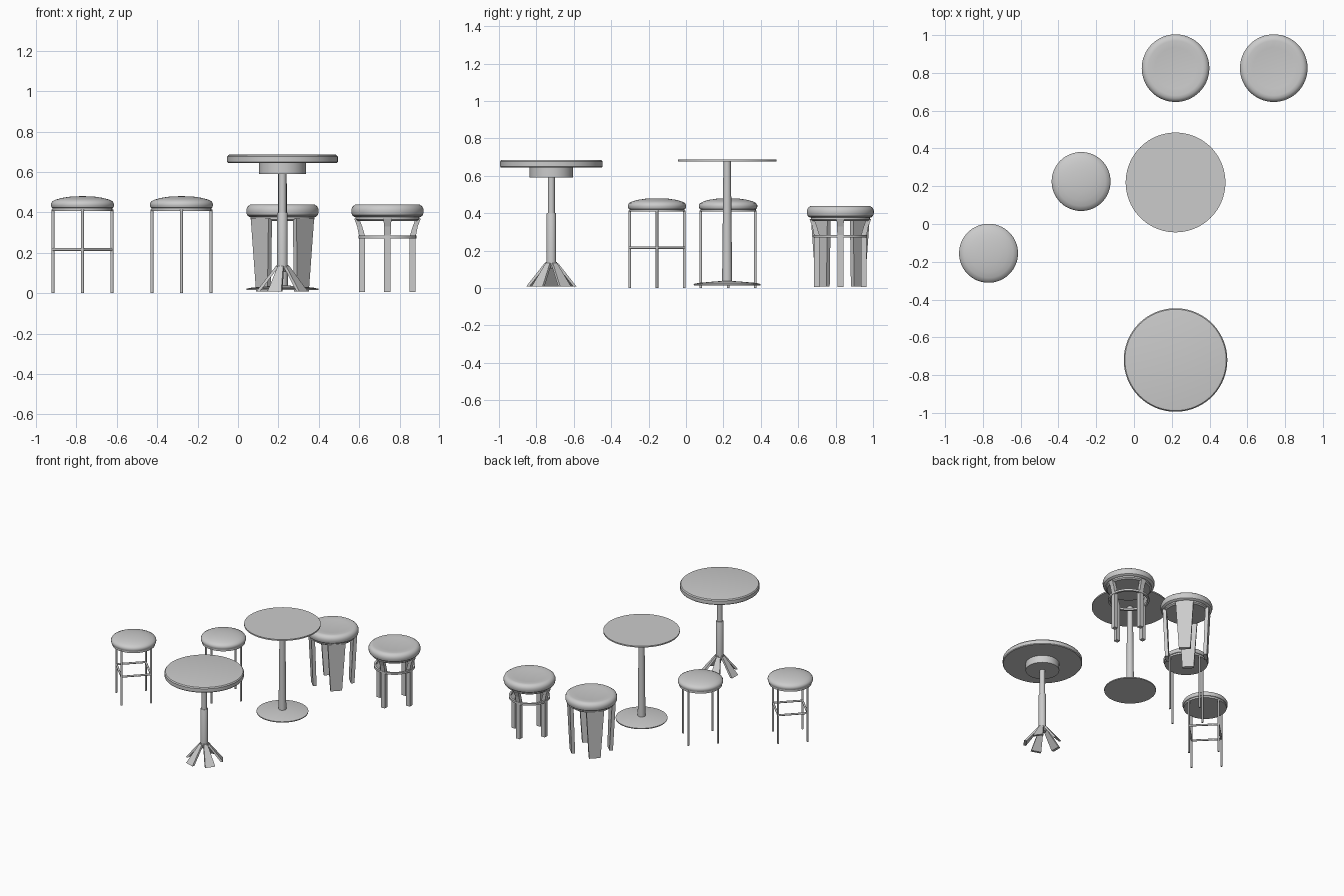
import bpy, bmesh, math
from mathutils import Vector

if "Cube" in bpy.data.objects:
    bpy.data.objects.remove(bpy.data.objects["Cube"])


def finish(name, bm, smooth=True):
    bmesh.ops.recalc_face_normals(bm, faces=bm.faces)
    mesh = bpy.data.meshes.new(name)
    bm.to_mesh(mesh)
    bm.free()
    ob = bpy.data.objects.new(name, mesh)
    bpy.context.collection.objects.link(ob)
    if smooth:
        bpy.context.view_layer.objects.active = ob
        ob.select_set(True)
        bpy.ops.object.shade_smooth_by_angle(angle=math.radians(35))
        ob.select_set(False)
    return ob


def lathe(name, center, profile, sides=64, closed=False):
    """Spin (radius, z) points around a vertical axis; open ends are capped."""
    bm = bmesh.new()
    rings = []
    for r, z in profile:
        rings.append([bm.verts.new((center[0] + r * math.cos(2 * math.pi * i / sides),
                                    center[1] + r * math.sin(2 * math.pi * i / sides), z))
                      for i in range(sides)])
    pairs = list(zip(rings, rings[1:]))
    if closed:
        pairs.append((rings[-1], rings[0]))
    for a, b in pairs:
        for i in range(sides):
            j = (i + 1) % sides
            bm.faces.new((a[i], a[j], b[j], b[i]))
    if not closed:
        bm.faces.new(rings[0])
        bm.faces.new(rings[-1])
    return finish(name, bm)


def rod(name, a, b, r):
    a, b = Vector(a), Vector(b)
    bm = bmesh.new()
    bmesh.ops.create_cone(bm, cap_ends=True, segments=16, radius1=r, radius2=r, depth=(b - a).length)
    rot = (b - a).to_track_quat('Z', 'Y').to_matrix()
    bmesh.ops.rotate(bm, matrix=rot, verts=bm.verts)
    bmesh.ops.translate(bm, vec=(a + b) / 2, verts=bm.verts)
    return finish(name, bm)


def panel(name, center, angle, sections):
    """Radial leg: sections are (inner r, outer r, half width, z)."""
    u = Vector((math.cos(angle), math.sin(angle), 0))
    v = Vector((-u.y, u.x, 0))
    c = Vector((center[0], center[1], 0))
    bm = bmesh.new()
    rings = []
    for ri, ro, w, z in sections:
        rings.append([bm.verts.new(c + u * r + v * s + Vector((0, 0, z)))
                      for r, s in ((ri, -w), (ro, -w), (ro, w), (ri, w))])
    for a, b in zip(rings, rings[1:]):
        for i in range(4):
            j = (i + 1) % 4
            bm.faces.new((a[i], a[j], b[j], b[i]))
    bm.faces.new(rings[0])
    bm.faces.new(rings[-1])
    return finish(name, bm, False)


# Two slim stools, the first with a square of rungs
def slim_stool(prefix, c, rungs):
    lathe(prefix + "_seat_plate", c, [(0.148, 0.408), (0.148, 0.422)])
    lathe(prefix + "_seat", c, [(0.145, 0.42), (0.152, 0.423), (0.156, 0.433), (0.156, 0.443),
                                (0.15, 0.454), (0.13, 0.464), (0.10, 0.472), (0.06, 0.478), (0.015, 0.48)])
    feet = [(c[0] + 0.146 * math.cos(k * math.pi / 2), c[1] + 0.146 * math.sin(k * math.pi / 2))
            for k in range(4)]
    for k, p in enumerate(feet):
        rod(f"{prefix}_leg_{k + 1}", (*p, 0), (*p, 0.415), 0.007)
        if rungs:
            q = feet[(k + 1) % 4]
            rod(f"{prefix}_rung_{k + 1}", (*p, 0.216), (*q, 0.216), 0.007)


slim_stool("rung_stool", (-0.77, -0.155), True)
slim_stool("plain_stool", (-0.28, 0.225), False)


# Padded seat shared by the two thicker stools
def padded_seat(prefix, c):
    lathe(prefix + "_collar", c, [(0.148, 0.358), (0.158, 0.366), (0.158, 0.38)])
    lathe(prefix + "_seat", c, [(0.15, 0.376), (0.165, 0.378), (0.175, 0.386), (0.179, 0.4), (0.179, 0.415),
                                (0.173, 0.429), (0.16, 0.438), (0.145, 0.44), (0.11, 0.437),
                                (0.06, 0.434), (0.015, 0.433)])


# Stool with broad tapered legs on the diagonals
C = (0.22, 0.825)
padded_seat("panel_stool", C)
for k in range(4):
    panel(f"panel_stool_leg_{k + 1}", C, math.pi / 4 + k * math.pi / 2,
          [(0.12, 0.145, 0.04, 0.008), (0.135, 0.16, 0.062, 0.37)])

# Stool with straight legs, a hoop and flared brackets
D = (0.74, 0.825)
padded_seat("hoop_stool", D)
lathe("hoop_stool_hoop", D, [(0.128, 0.27), (0.143, 0.27), (0.143, 0.285), (0.128, 0.285)], closed=True)
for k in range(4):
    panel(f"hoop_stool_leg_{k + 1}", D, k * math.pi / 2,
          [(0.11, 0.14, 0.016, 0.005), (0.11, 0.14, 0.016, 0.28),
           (0.125, 0.15, 0.017, 0.33), (0.14, 0.165, 0.02, 0.37)])

# Thin pedestal table
T = (0.22, 0.22)
lathe("thin_table_top", T, [(0.264, 0.677), (0.264, 0.687)], 96)
lathe("thin_table_column", T, [(0.027, 0.03), (0.02, 0.665), (0.02, 0.68)], 32)
lathe("thin_table_base", T, [(0.178, 0.015), (0.179, 0.022), (0.15, 0.028), (0.08, 0.034), (0.027, 0.038)])

# Thick table with a hub, stepped column and splayed feet
F = (0.22, -0.72)
lathe("thick_table_top", F, [(0.27, 0.645), (0.274, 0.65), (0.274, 0.676), (0.268, 0.684), (0.258, 0.686)], 96)
lathe("thick_table_hub", F, [(0.116, 0.59), (0.116, 0.648)])
lathe("thick_table_upper_column", F, [(0.019, 0.39), (0.019, 0.6)], 32)
lathe("thick_table_lower_column", F, [(0.026, 0.12), (0.026, 0.395), (0.024, 0.4)], 32)
lathe("thick_table_foot_collar", F, [(0.022, 0.105), (0.032, 0.125), (0.03, 0.14)], 32)
for k in range(5):
    panel(f"thick_table_foot_{k + 1}", F, math.pi + k * 2 * math.pi / 5,
          [(0.112, 0.13, 0.036, 0.008), (0.015, 0.032, 0.014, 0.135)])
